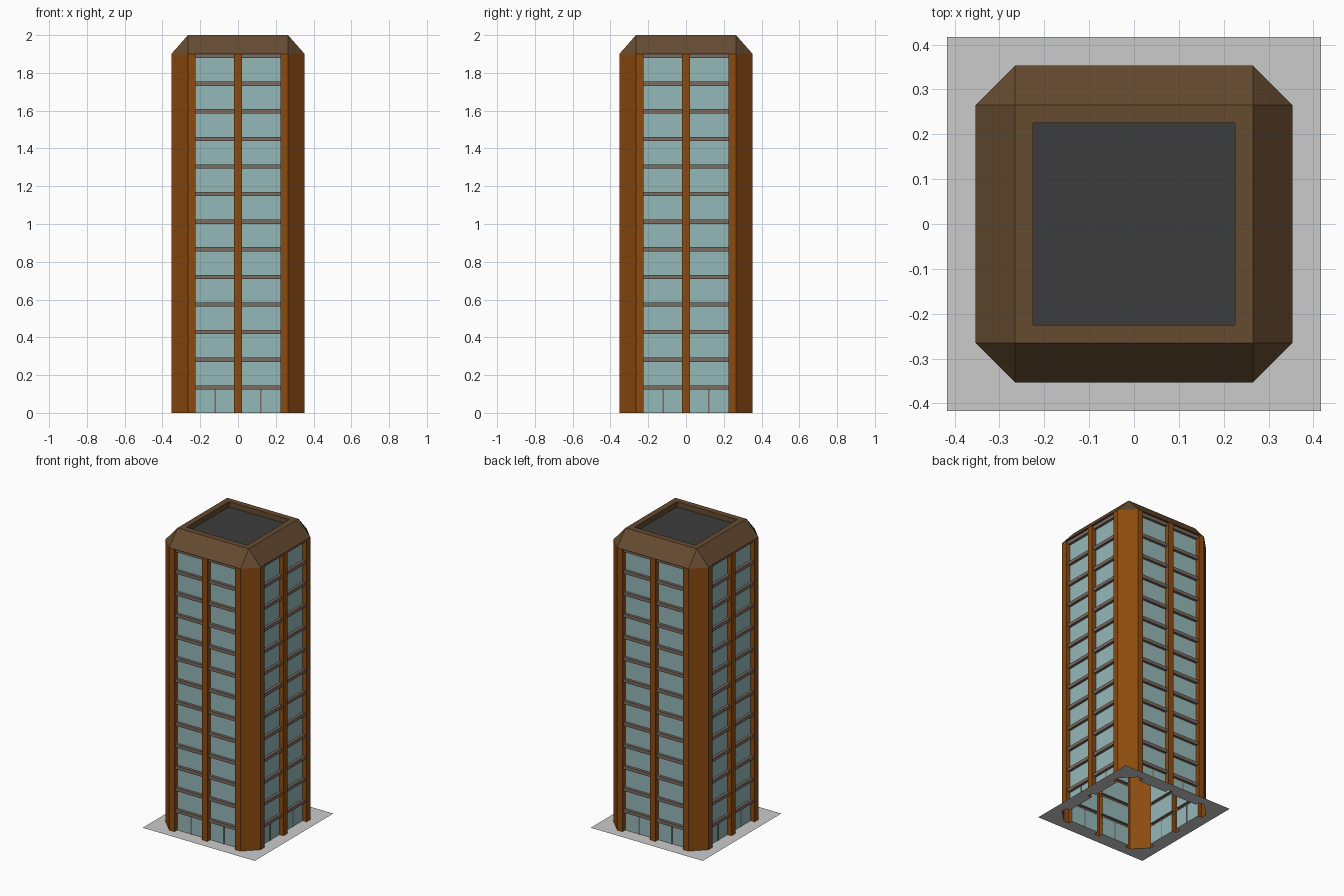
import bpy, bmesh
from mathutils import Matrix, Vector
from math import pi

if "Cube" in bpy.data.objects:
    bpy.data.objects.remove(bpy.data.objects["Cube"])

W, C, IN = 0.353, 0.265, 0.225      # half width, chamfer start, pillar inner edge
TOP, FLOORS, BAND = 1.9, 13, 0.022
PLATE = 0.417
ROOF_Z = 1.965
DEPTH = {"pillars": 0.0, "floor_bands": 0.012, "door_frames": 0.027, "windows": 0.03}
COLORS = {
    "pillars": (0.26, 0.07, 0.005, 1),
    "floor_bands": (0.20, 0.15, 0.12, 1),
    "door_frames": (0.20, 0.15, 0.12, 1),
    "windows": (0.30, 0.48, 0.48, 1),
    "roof_cap": (0.13, 0.07, 0.03, 1),
    "roof_deck": (0.045, 0.045, 0.045, 1),
}
parts = {}


def add(part, *pts):
    parts.setdefault(part, []).append([Vector(p) for p in pts])


def around(part, *pts):
    """Add a front face and its copies on the other three sides."""
    for k in range(4):
        r = Matrix.Rotation(k * pi / 2, 3, 'Z')
        add(part, *[r @ Vector(p) for p in pts])


# Grid lines of one facade
us = [-C, -IN, -0.124, -0.116, -0.02, 0.02, 0.116, 0.124, IN, C]
h = TOP / FLOORS
zs = [0.0]
for n in range(1, FLOORS + 1):
    zs += [n * h - BAND, n * h]


def kind(i, j):
    if j >= len(zs) - 1 or i in (0, 4, 8):
        return "pillars"
    if j % 2:
        return "floor_bands"
    return "door_frames" if j == 0 and i in (2, 6) else "windows"


def prouder(a, b):
    return a if DEPTH[a] < DEPTH[b] else b


# Facade shell: stepped surface of pillars, bands and glass
for i in range(len(us) - 1):
    u0, u1 = us[i], us[i + 1]
    for j in range(len(zs) - 1):
        z0, z1 = zs[j], zs[j + 1]
        k = kind(i, j)
        y = -W + DEPTH[k]
        around(k, (u0, y, z0), (u1, y, z0), (u1, y, z1), (u0, y, z1))
        up = kind(i, j + 1)
        if up != k:
            yt = -W + DEPTH[up]
            owner = "roof_cap" if j == len(zs) - 2 else prouder(k, up)
            around(owner, (u0, y, z1), (u1, y, z1), (u1, yt, z1), (u0, yt, z1))
        if i < len(us) - 2:
            nx = kind(i + 1, j)
            if nx != k:
                yr = -W + DEPTH[nx]
                around(prouder(k, nx), (u1, y, z0), (u1, yr, z0), (u1, yr, z1), (u1, y, z1))

# Chamfered corner panels
around("pillars", (C, -W, 0), (W, -C, 0), (W, -C, TOP), (C, -W, TOP))

# Roof cap: slopes, corner triangles, rim and inner wall
around("roof_cap", (-C, -W, TOP), (C, -W, TOP), (C, -C, 2), (-C, -C, 2))
around("roof_cap", (C, -W, TOP), (W, -C, TOP), (C, -C, 2))
around("roof_cap", (-C, -C, 2), (C, -C, 2), (IN, -IN, 2), (-IN, -IN, 2))
around("roof_cap", (-IN, -IN, 2), (IN, -IN, 2), (IN, -IN, ROOF_Z), (-IN, -IN, ROOF_Z))
add("roof_deck", (-IN, -IN, ROOF_Z), (IN, -IN, ROOF_Z), (IN, IN, ROOF_Z), (-IN, IN, ROOF_Z))

# Paving around the tower, open beneath it
g = -W + DEPTH["windows"]
around("paving", (-PLATE, -PLATE, 0), (PLATE, -PLATE, 0), (C, -W, 0), (-C, -W, 0))
around("paving", (PLATE, -PLATE, 0), (W, -C, 0), (C, -W, 0))
for a, b in ((-IN, -0.02), (0.02, IN)):
    around("paving", (a, -W, 0), (b, -W, 0), (b, g, 0), (a, g, 0))

# Build one object per part
for name, faces in parts.items():
    bm = bmesh.new()
    for f in faces:
        bm.faces.new([bm.verts.new(p) for p in f])
    bmesh.ops.remove_doubles(bm, verts=bm.verts, dist=1e-5)
    me = bpy.data.meshes.new(name)
    bm.to_mesh(me)
    bm.free()
    if name in COLORS:
        mat = bpy.data.materials.new(name)
        mat.diffuse_color = COLORS[name]
        mat.use_nodes = True
        mat.node_tree.nodes["Principled BSDF"].inputs["Base Color"].default_value = mat.diffuse_color
        me.materials.append(mat)
    bpy.context.collection.objects.link(bpy.data.objects.new(name, me))
